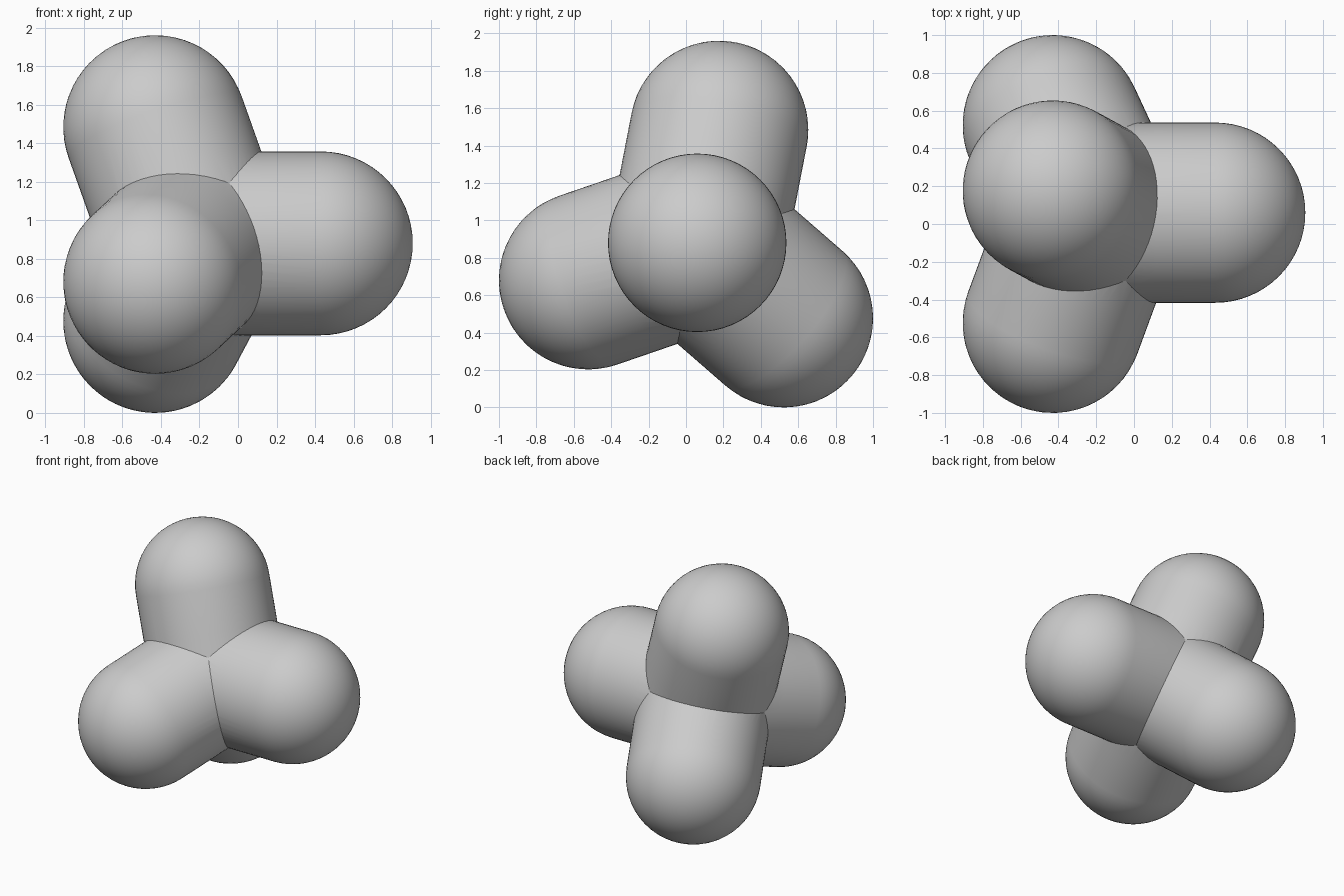
import bpy, bmesh
from math import sin, cos, pi, radians
from mathutils import Vector, Matrix

if "Cube" in bpy.data.objects:
    bpy.data.objects.remove(bpy.data.objects["Cube"])

HUB = Vector((-0.215, 0.06, 0.88))
RADIUS = 0.477
TIPS = [Vector((0.43, 0.06, 0.88)),       # right
        Vector((-0.43, 0.177, 1.483)),    # top
        Vector((-0.43, -0.523, 0.68)),    # front
        Vector((-0.43, 0.523, 0.477))]    # back
NAMES = ["right_arm", "top_arm", "front_arm", "back_arm"]


def make_arm(name, tip, segments=64, rings=16):
    """Cylinder from the hub with a hemispherical end centred on the tip."""
    axis = tip - HUB
    length = axis.length
    profile = [(RADIUS, 0.0), (RADIUS, 0.33)]
    profile += [(RADIUS * cos(i * pi / 2 / rings), length + RADIUS * sin(i * pi / 2 / rings))
                for i in range(rings)]
    bm = bmesh.new()
    loops = [[bm.verts.new((r * cos(2 * pi * k / segments), r * sin(2 * pi * k / segments), z))
              for k in range(segments)] for r, z in profile]
    for a, b in zip(loops, loops[1:]):
        for k in range(segments):
            n = (k + 1) % segments
            bm.faces.new((a[k], a[n], b[n], b[k]))
    pole = bm.verts.new((0, 0, length + RADIUS))
    for k in range(segments):
        bm.faces.new((loops[-1][k], loops[-1][(k + 1) % segments], pole))
    bm.faces.new(loops[0][::-1])
    bm.transform(Matrix.Translation(HUB) @ axis.to_track_quat('Z', 'Y').to_matrix().to_4x4())
    mesh = bpy.data.meshes.new(name)
    bm.to_mesh(mesh)
    bm.free()
    obj = bpy.data.objects.new(name, mesh)
    bpy.context.collection.objects.link(obj)
    return obj


# Four arms fused into one body
arms = [make_arm(n, t) for n, t in zip(NAMES, TIPS)]
body = arms[0]
body.name = "four_armed_body"
bpy.context.view_layer.objects.active = body
body.select_set(True)
for arm in arms[1:]:
    mod = body.modifiers.new("fuse", 'BOOLEAN')
    mod.operation = 'UNION'
    mod.solver = 'EXACT'
    mod.object = arm
    bpy.ops.object.modifier_apply(modifier=mod.name)
    bpy.data.objects.remove(arm)

# Smooth arms with crisp creases where they meet
bpy.ops.object.shade_smooth_by_angle(angle=radians(30))
